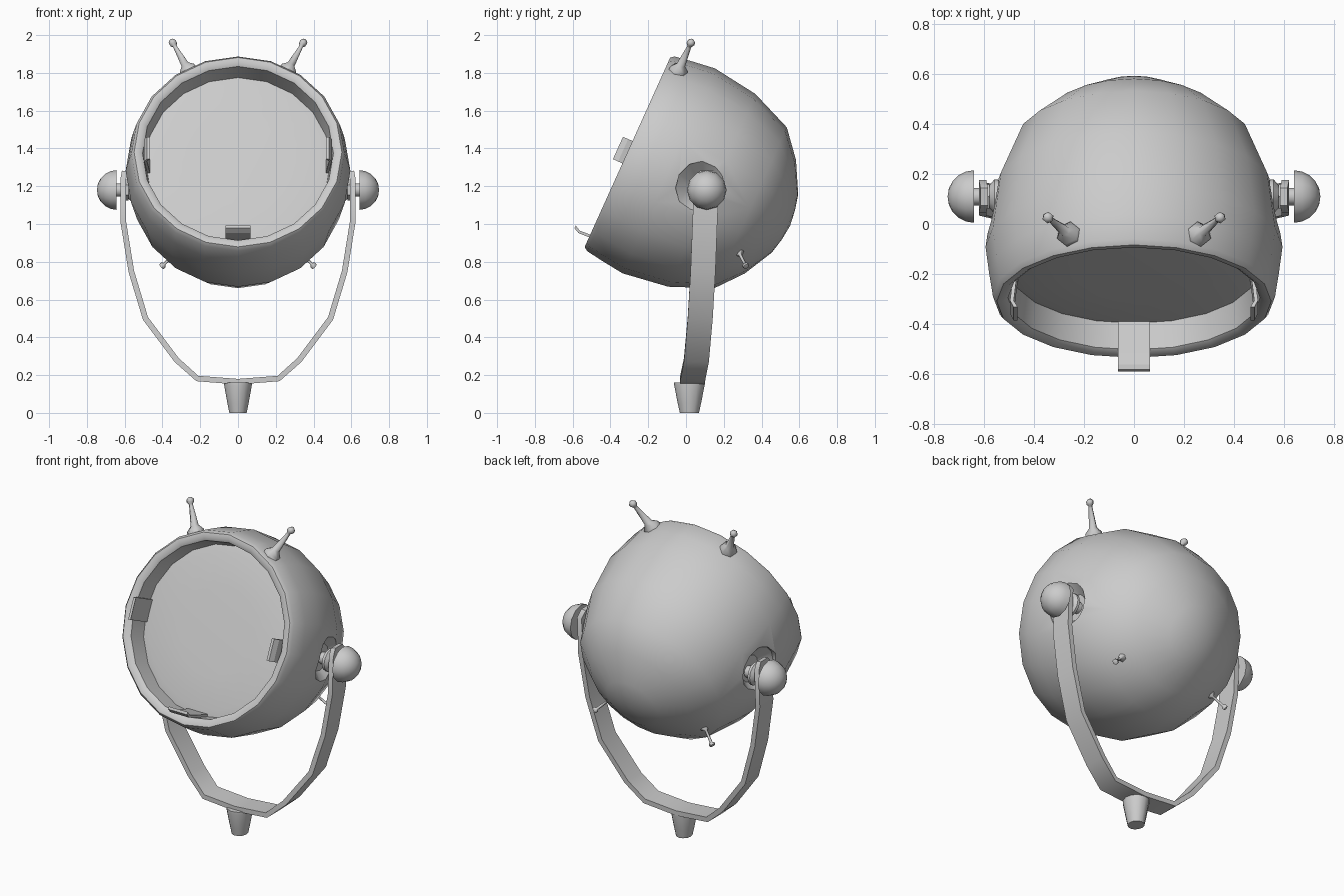
import bpy, bmesh
from math import sin, cos, pi, radians
from mathutils import Matrix, Vector

cube = bpy.data.objects.get("Cube")
if cube:
    bpy.data.objects.remove(cube)

grey = bpy.data.materials.new("plain_grey")
grey.use_nodes = True
grey.diffuse_color = (0.6, 0.6, 0.6, 1)
grey.node_tree.nodes["Principled BSDF"].inputs["Base Color"].default_value = (0.6, 0.6, 0.6, 1)


def finish(name, bm, angle=40):
    """Turn a bmesh into a named object, smooth except at sharp edges."""
    bmesh.ops.recalc_face_normals(bm, faces=bm.faces)
    mesh = bpy.data.meshes.new(name)
    bm.to_mesh(mesh)
    bm.free()
    mesh.materials.append(grey)
    obj = bpy.data.objects.new(name, mesh)
    bpy.context.collection.objects.link(obj)
    smooth(obj, angle)
    return obj


def smooth(obj, angle):
    bpy.ops.object.select_all(action='DESELECT')
    obj.select_set(True)
    bpy.context.view_layer.objects.active = obj
    bpy.ops.object.shade_smooth_by_angle(angle=radians(angle))


def loft(bm, rings):
    """Join closed rings of equal size, capping both ends."""
    n = len(rings[0])
    for a, b in zip(rings, rings[1:]):
        for i in range(n):
            j = (i + 1) % n
            bm.faces.new((a[i], a[j], b[j], b[i]))
    bm.faces.new(rings[0])
    bm.faces.new(rings[-1])


def lathe(name, profile, sides, matrix, angle=40):
    """Revolve (radius, height) points around local z; tiny end rings close the poles."""
    bm = bmesh.new()
    rings = []
    for r, h in profile:
        r = max(r, 0.0005)
        rings.append([bm.verts.new(matrix @ Vector((r * sin(2 * pi * i / sides),
                                                    r * cos(2 * pi * i / sides), h)))
                      for i in range(sides)])
    loft(bm, rings)
    bmesh.ops.remove_doubles(bm, verts=bm.verts, dist=0.0015)
    return finish(name, bm, angle)


def aim(origin, direction):
    """Matrix putting local z along a direction."""
    return Matrix.Translation(origin) @ Vector(direction).to_track_quat('Z', 'Y').to_matrix().to_4x4()


# Lamp frame: origin at the rim centre, local z runs to the back, local y up the rim
tilt = radians(24.3)
s, c = sin(tilt), cos(tilt)
lamp = Matrix(((-1, 0, 0, 0), (0, s, c, -0.31), (0, c, -s, 1.38), (0, 0, 0, 1)))

# Lamp housing with rim, inner wall and lens in one turned solid
housing = lathe("lamp_housing", [
    (0, 0.945), (0.085, 0.935), (0.17, 0.915), (0.33, 0.83), (0.467, 0.715), (0.56, 0.49),
    (0.595, 0.24), (0.58, 0.12), (0.565, 0.02), (0.55, 0), (0.525, 0), (0.505, 0.015),
    (0.49, 0.125), (0.45, 0.118), (0.25, 0.112), (0, 0.11)], 20, lamp)

# Side recesses for the pivots
for side in (1, -1):
    cutter = lathe("recess_cutter", [(0.08, 0.5), (0.145, 0.56), (0.145, 0.68)], 12,
                   aim((0, 0.09, 1.19), (side, 0, 0)))
    cutter.hide_render = True
    cut = housing.modifiers.new("recess", 'BOOLEAN')
    cut.operation, cut.solver, cut.object = 'DIFFERENCE', 'EXACT', cutter
    bpy.context.view_layer.objects.active = housing
    bpy.ops.object.modifier_apply(modifier=cut.name)
    bpy.data.objects.remove(cutter)
smooth(housing, 40)


# Bent spring clips inside the rim
def clip(name, turn, reach):
    outline = [(0.125, 0.48), (0, 0.494), (0.03 - reach, 0.497), (-reach, 0.482),
               (-reach, 0.466), (0.03 - reach, 0.482), (0, 0.479), (0.125, 0.465)]
    spin = lamp @ Matrix.Rotation(turn, 4, 'Z')
    bm = bmesh.new()
    loft(bm, [[bm.verts.new(spin @ Vector((w, r, d))) for d, r in outline] for w in (-0.065, 0.065)])
    finish(name, bm, 15)


clip("left_clip", pi / 2, 0.055)
clip("right_clip", -pi / 2, 0.055)
clip("bottom_clip", pi, 0.09)

# Pins and pivot hardware, mirrored left and right
for side, label in ((1, "left"), (-1, "right")):
    turn = lamp.to_3x3()
    out = Vector((-side * 0.46, 0.888, 0))
    lathe(label + "_top_pin", [
        (0.05, -0.02), (0.05, 0.008), (0.024, 0.035), (0.012, 0.15), (0.012, 0.16),
        (0.022, 0.172), (0.022, 0.187), (0.01, 0.2), (0, 0.2)], 6,
        aim(lamp @ (out * 0.57 + Vector((0, 0, 0.068))), turn @ out), 60)

    start, end = Vector((side * 0.325, 0.28, 0.85)), Vector((side * 0.407, 0.32, 0.772))
    lathe(label + "_rear_pin", [
        (0.026, -0.02), (0.026, 0.006), (0.008, 0.02), (0.008, 0.095),
        (0.017, 0.102), (0.017, 0.116), (0, 0.122)], 6, aim(start, end - start), 60)

    pivot = aim((0, 0.11, 1.18), (side, 0, 0))
    lathe(label + "_pivot_axle", [(0.035, 0.46), (0.035, 0.645)], 12, pivot)
    lathe(label + "_pivot_washer", [(0.05, 0.535), (0.068, 0.545), (0.068, 0.56), (0.045, 0.58)], 12, pivot)
    lathe(label + "_pivot_nut", [(0.055, 0.58), (0.055, 0.6)], 6, pivot)
    dome = [(0.105 * cos(a * pi / 10), 0.642 + 0.105 * sin(a * pi / 10)) for a in range(6)]
    lathe(label + "_knob", dome, 12, pivot, 50)

# Yoke strap: half path of (x, z, y) from the left tip to the bottom, then mirrored
half = [(0.6, 1.28, 0.11), (0.607, 1.24, 0.11), (0.607, 1.01, 0.1), (0.565, 0.75, 0.09),
        (0.49, 0.5, 0.075), (0.325, 0.28, 0.055), (0.215, 0.182, 0.035), (0, 0.165, 0.035)]
path = [Vector((x, y, z)) for x, z, y in half]
path += [Vector((-p.x, p.y, p.z)) for p in reversed(path[:-1])]
bm = bmesh.new()
rings = []
for i, p in enumerate(path):
    along = path[min(i + 1, len(path) - 1)] - path[max(i - 1, 0)]
    normal = Vector((along.z, 0, -along.x)).normalized() * 0.015
    wide = Vector((0, 0.035 if i in (0, len(path) - 1) else 0.066, 0))
    rings.append([bm.verts.new(p + a * normal + b * wide)
                  for a, b in ((1, 1), (1, -1), (-1, -1), (-1, 1))])
loft(bm, rings)
finish("yoke_strap", bm, 45)

# Tapered mounting foot
foot = Matrix.Translation((0, 0.018, 0)) @ Matrix.Diagonal((1, 1.1, 1, 1))
lathe("mounting_foot", [(0.046, 0), (0.056, 0.05), (0.073, 0.145), (0.073, 0.16)], 12, foot)
